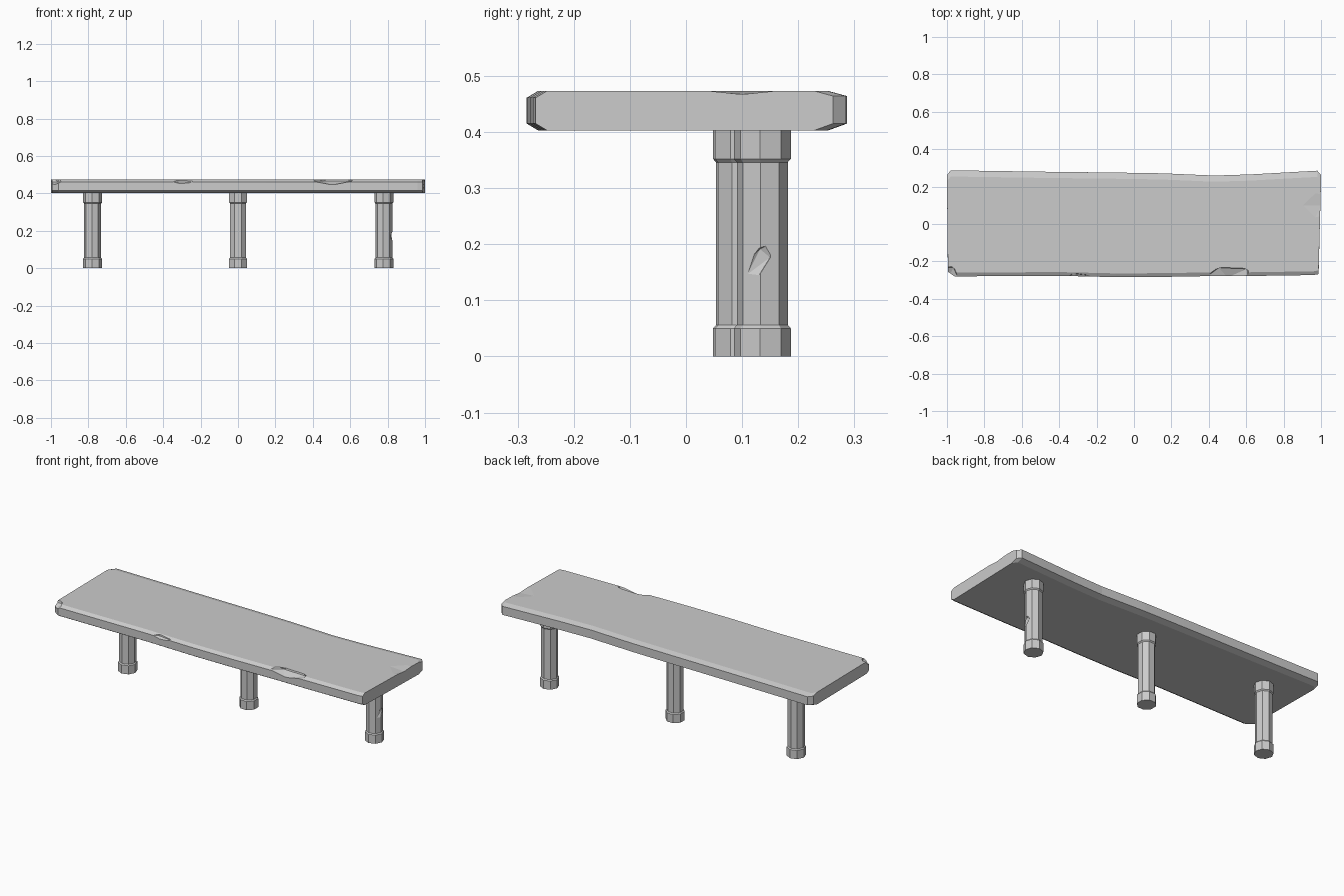
import bpy, bmesh, math

if "Cube" in bpy.data.objects:
    bpy.data.objects.remove(bpy.data.objects["Cube"])


def new_object(name, bm):
    bmesh.ops.recalc_face_normals(bm, faces=bm.faces)
    mesh = bpy.data.meshes.new(name)
    bm.to_mesh(mesh)
    bm.free()
    obj = bpy.data.objects.new(name, mesh)
    bpy.context.collection.objects.link(obj)
    return obj


def loft(name, rings):
    bm = bmesh.new()
    loops = [[bm.verts.new(p) for p in ring] for ring in rings]
    for a, b in zip(loops, loops[1:]):
        n = len(a)
        for i in range(n):
            j = (i + 1) % n
            bm.faces.new((a[i], a[j], b[j], b[i]))
    bm.faces.new(loops[0])
    bm.faces.new(loops[-1])
    return new_object(name, bm)


def chip(target, loc, radii, rot=(0, 0, 0)):
    """Knock a faceted chip out of a part."""
    bm = bmesh.new()
    bmesh.ops.create_icosphere(bm, subdivisions=1, radius=1)
    cutter = new_object("chip_cutter", bm)
    cutter.location, cutter.scale, cutter.rotation_euler = loc, radii, rot
    cutter.hide_render = True
    mod = target.modifiers.new("chip", 'BOOLEAN')
    mod.operation, mod.object, mod.solver = 'DIFFERENCE', cutter, 'EXACT'
    bpy.context.view_layer.objects.active = target
    bpy.ops.object.modifier_apply(modifier=mod.name)
    bpy.data.objects.remove(cutter)


# Slab seat: stations of (front x, back x, front y, back y)
Z0, Z1 = 0.403, 0.473
stations = [
    (-0.995, -1.0, -0.255, 0.262), (-0.96, -0.98, -0.28, 0.287),
    (-0.40, -0.45, -0.277, 0.279), (-0.10, -0.10, -0.284, 0.275),
    (0.15, 0.15, -0.283, 0.271), (0.43, 0.43, -0.278, 0.259),
    (0.62, 0.62, -0.278, 0.265), (0.96, 0.98, -0.273, 0.285),
    (0.987, 1.0, -0.268, 0.262),
]
rings = []
for xf, xb, yf, yb in stations:
    rings.append([
        (xf, yf, Z0 + 0.012), (xf, yf, Z1 - 0.012),
        (xf, yf + 0.02, Z1), (xb, yb - 0.033, Z1),
        (xb, yb, Z1 - 0.009), (xb, yb, Z0 + 0.012),
        (xb, yb - 0.033, Z0), (xf, yf + 0.02, Z0),
    ])
slab = loft("seat_slab", rings)

# Worn edges and corners of the slab
chip(slab, (0.50, -0.285, 0.482), (0.15, 0.065, 0.038), (0, 0, 0.1))
chip(slab, (-0.30, -0.29, 0.475), (0.08, 0.03, 0.03))
chip(slab, (-0.99, -0.285, 0.482), (0.06, 0.075, 0.045), (0, 0, 0.4))
chip(slab, (-0.10, 0.285, 0.478), (0.10, 0.022, 0.02))
chip(slab, (1.00, 0.10, 0.507), (0.40, 0.28, 0.04))
chip(slab, (-0.35, -0.292, 0.398), (0.22, 0.025, 0.022))

# Octagonal legs with a flared foot and head
leg_profile = [(0, 0.051), (0.05, 0.051), (0.056, 0.0455),
               (0.346, 0.0455), (0.352, 0.051), (0.405, 0.051)]


def leg(name, x, y, turn):
    angles = [turn + math.radians(22.5 + 45 * i) for i in range(8)]
    return loft(name, [[(x + r * math.cos(a), y + r * math.sin(a), z)
                        for a in angles] for z, r in leg_profile])


left = leg("left_leg", -0.777, 0.099, math.radians(18))
middle = leg("middle_leg", 0.0, 0.099, 0)
right = leg("right_leg", 0.78, 0.136, math.radians(18))

# Chips in the outer leg shafts
chip(right, (0.832, 0.125, 0.165), (0.02, 0.022, 0.055), (-0.7, 0, 0))
chip(left, (-0.80, 0.045, 0.17), (0.04, 0.013, 0.02), (0, 0.4, 0))
